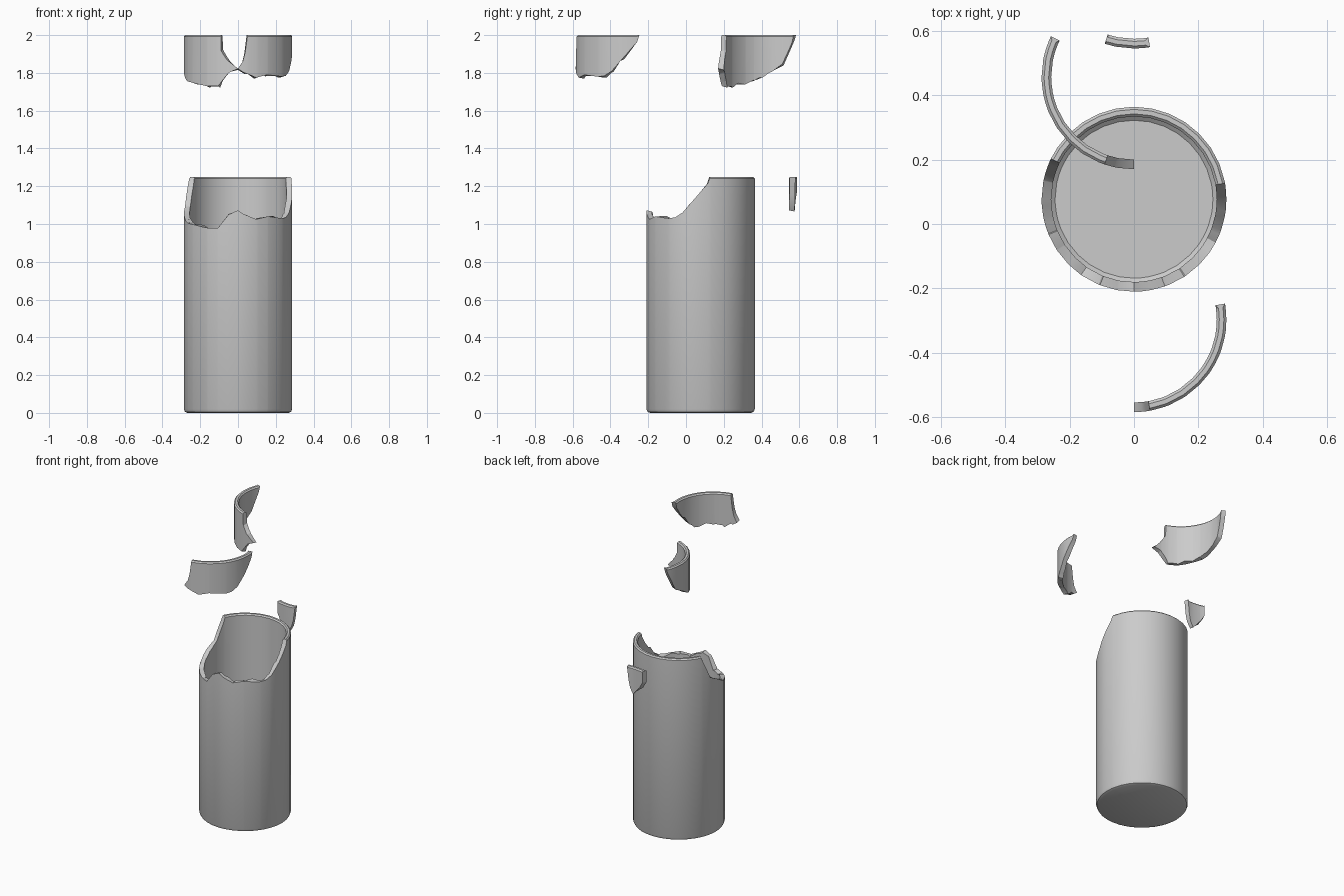
import bpy, bmesh
from math import sin, cos, radians

if "Cube" in bpy.data.objects:
    bpy.data.objects.remove(bpy.data.objects["Cube"])

R, WALL, TOP = 0.287, 0.03, 1.25
RI = R - WALL

# Break lines as (angle from the front in degrees, height)
BREAK = [(-116, 1.25), (-114, 1.22), (-107.5, 1.15), (-102, 1.09), (-86, 1.05), (-74, 1.015),
         (-68, 1.005), (-57, 0.998), (-35, 0.98), (-21.6, 0.98), (-10, 1.05), (0, 1.073),
         (5, 1.055), (19.5, 1.025), (33, 1.04), (54, 1.03), (62, 1.035), (70.5, 1.06),
         (83, 1.13), (97.7, 1.215), (100, 1.25)]
LEFT_SPLIT = [(-18.5, TOP), (-18, 1.165), (-12, 1.12), (0, 1.073)]
RIGHT_SPLIT = [(0, 1.073), (5, 1.11), (7.5, 1.155), (10, TOP)]


def height(line, a):
    """Height of a break line at angle a; the intact rim outside it."""
    for (a0, z0), (a1, z1) in zip(line, line[1:]):
        if a0 <= a <= a1:
            return z0 + (z1 - z0) * (a - a0) / (a1 - a0)
    return TOP


def rough(a, z):
    """Slant of the fracture across the wall, zero at the rim."""
    return 0.009 * sin(a * 0.9 + z * 5) if z < TOP - 0.005 else 0


def angles(start, end, *lines):
    pts = {start, end} | {i * 11.25 for i in range(-16, 17)}
    pts |= {p[0] for line in lines for p in line}
    return sorted(a for a in pts if start <= a <= end)


def upper(a, hi, lo):
    """Profile over the top of the wall, with a softened intact rim."""
    b = min(0.008, (hi - lo) / 3) if hi > TOP - 0.001 else 0
    zi = hi + rough(a, hi)
    return [(R, hi - b), (R - b, hi), (RI + b, zi), (RI, zi - b)]


def sweep(name, columns, centre, closed_ring):
    """Join profiles standing at successive angles into a solid."""
    bm = bmesh.new()
    rows = [[bm.verts.new((r * sin(radians(a)), -r * cos(radians(a)), z)) for r, z in prof]
            for a, prof in columns]
    n = len(rows[0])
    for c0, c1 in zip(rows, rows[1:]):
        for i in range(n - 1 if closed_ring else n):
            j = (i + 1) % n
            bm.faces.new((c0[i], c1[i], c1[j], c0[j]))
    bmesh.ops.remove_doubles(bm, verts=bm.verts, dist=0.0004)
    bmesh.ops.recalc_face_normals(bm, faces=bm.faces)
    mesh = bpy.data.meshes.new(name)
    bm.to_mesh(mesh)
    bm.free()
    ob = bpy.data.objects.new(name, mesh)
    bpy.context.collection.objects.link(ob)
    ob.location = centre
    bpy.ops.object.select_all(action='DESELECT')
    ob.select_set(True)
    bpy.context.view_layer.objects.active = ob
    bpy.ops.object.shade_smooth_by_angle(angle=radians(30))
    return ob


def shard(name, start, end, low, high, centre):
    cols = []
    for a in angles(start, end, low, high):
        lo, hi = height(low, a), height(high, a)
        cols.append((a, [(R, lo)] + upper(a, hi, lo) + [(RI, lo + rough(a, lo))]))
    sweep(name, cols, centre, False)


# Broken cup with a floor
cup = [(a, [(0, 0), (R - 0.02, 0), (R - 0.006, 0.006), (R, 0.02)]
        + upper(a, height(BREAK, a), 0)
        + [(RI, 0.05), (RI - 0.012, 0.04), (0, 0.04)])
       for a in angles(-180, 180, BREAK)]
sweep("broken_cup", cup, (0, 0.077, 0), True)

# Loose pieces of the rim
shard("left_rim_shard", -116, 0, BREAK, LEFT_SPLIT, (0, 0.457, 0.75))
shard("right_rim_shard", 0, 100, BREAK, RIGHT_SPLIT, (0, -0.297, 0.75))
shard("small_rim_shard", -18.5, 10, LEFT_SPLIT[:-1] + RIGHT_SPLIT, [], (0, 0.832, 0))
